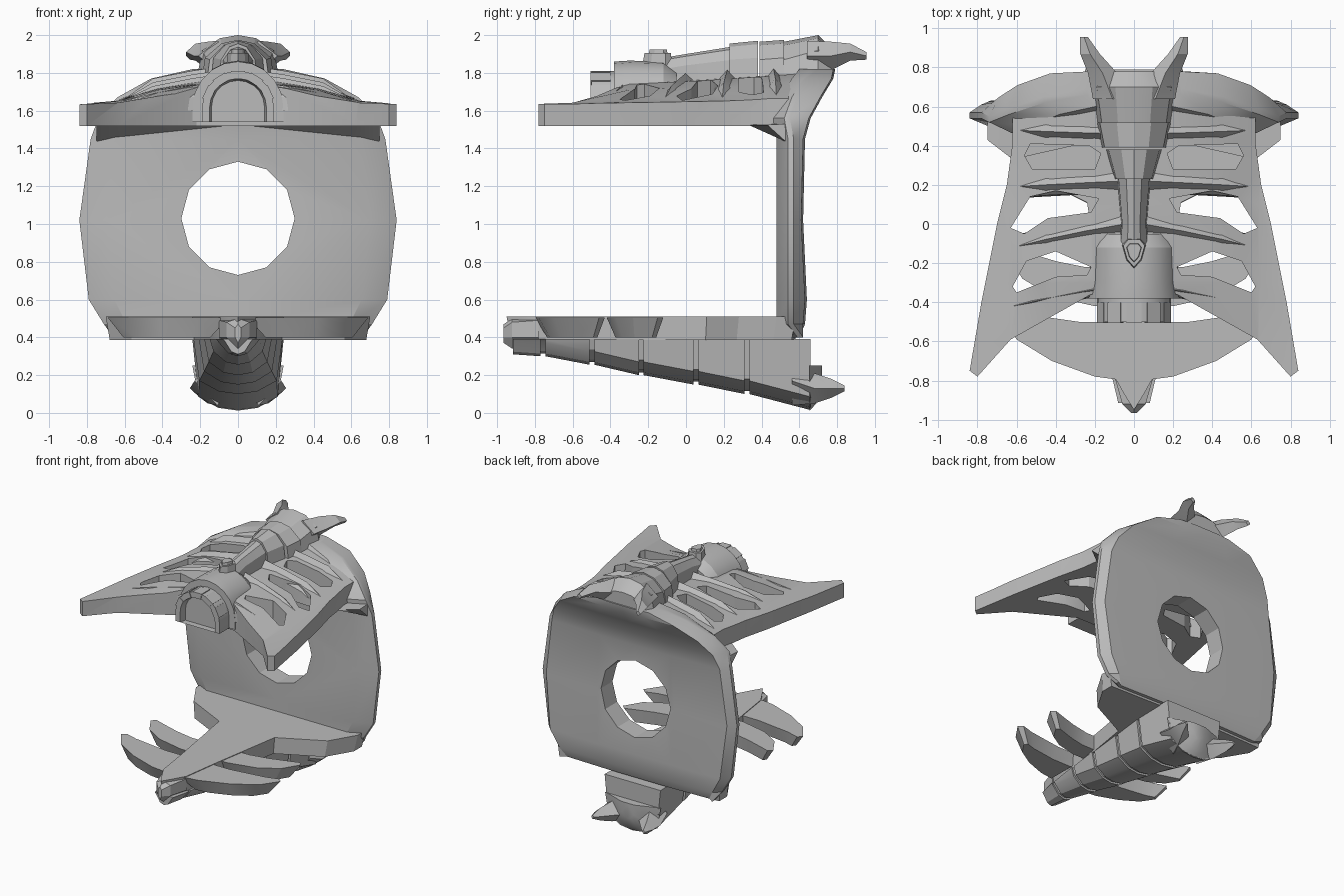
import bpy, bmesh, math
from mathutils import Vector

if "Cube" in bpy.data.objects:
    bpy.data.objects.remove(bpy.data.objects["Cube"], do_unlink=True)

grey = bpy.data.materials.new("plain grey")
grey.use_nodes = True
grey.diffuse_color = (0.5, 0.5, 0.5, 1)
grey.node_tree.nodes["Principled BSDF"].inputs["Base Color"].default_value = (0.5, 0.5, 0.5, 1)


def loft(name, rings):
    """Skin a closed solid through rings that share one point count."""
    bm = bmesh.new()
    rows = [[bm.verts.new(p) for p in ring] for ring in rings]
    n = len(rows[0])
    for a, b in zip(rows, rows[1:]):
        for i in range(n):
            j = (i + 1) % n
            bm.faces.new((a[i], a[j], b[j], b[i]))
    bm.faces.new(rows[0][::-1])
    bm.faces.new(rows[-1])
    bmesh.ops.recalc_face_normals(bm, faces=bm.faces)
    mesh = bpy.data.meshes.new(name)
    bm.to_mesh(mesh)
    bm.free()
    mesh.materials.append(grey)
    ob = bpy.data.objects.new(name, mesh)
    bpy.context.collection.objects.link(ob)
    return ob


def prism(name, outline, z0, z1, taper=1.0):
    """Upright prism whose lower outline shrinks towards its middle."""
    cx = sum(p[0] for p in outline) / len(outline)
    cy = sum(p[1] for p in outline) / len(outline)
    low = [(cx + (x - cx) * taper, cy + (y - cy) * taper, z0) for x, y in outline]
    return loft(name, [low, [(x, y, z1) for x, y in outline]])


def both(half):
    """Complete a half outline that starts and ends on the centre line."""
    return half + [(-p[0], *p[1:]) for p in half[-2:0:-1]]


def flip(points, s):
    return [(p[0] * s, *p[1:]) for p in points]


def combine(ob, tool, operation):
    mod = ob.modifiers.new("cut", 'BOOLEAN')
    mod.object, mod.operation, mod.solver = tool, operation, 'EXACT'
    tool.hide_render = True
    bpy.context.view_layer.objects.active = ob
    bpy.ops.object.modifier_apply(modifier=mod.name)
    bpy.data.objects.remove(tool, do_unlink=True)


SIDES = ((1, "left"), (-1, "right"))

# Back wall, leaning backwards at the top, with a round opening
wall_rows = [(0.40, 0.66, 0.53, 0.60), (0.47, 0.71, 0.48, 0.63), (0.60, 0.79, 0.48, 0.64),
             (1.02, 0.84, 0.48, 0.62), (1.45, 0.78, 0.48, 0.63), (1.56, 0.74, 0.46, 0.66),
             (1.67, 0.64, 0.50, 0.72), (1.77, 0.46, 0.56, 0.78), (1.82, 0.24, 0.60, 0.79)]
rings = []
for z, w, front, back in wall_rows:
    half = [(0, front, z), (w * 0.83, front, z), (w, front + 0.06, z), (w, front + 0.09, z),
            (w * 0.93, back - 0.01, z), (w * 0.4, back, z), (0, back, z)]
    rings.append(both(half))
back_wall = loft("back_wall", rings)
circle = [(0.3 * math.cos(math.tau * i / 12), 0.3 * math.sin(math.tau * i / 12)) for i in range(12)]
hole = loft("hole_cutter", [[(x, y, 1.03 + z) for x, z in circle] for y in (0, 1)])
combine(back_wall, hole, 'DIFFERENCE')

# Upper deck: plan outline trimmed by a sloping crown, then slotted
deck = prism("upper_deck", both([(0, -0.36), (0.22, -0.36), (0.63, -0.59), (0.80, -0.78), (0.84, -0.75),
             (0.78, -0.4), (0.70, 0), (0.65, 0.2), (0.62, 0.42), (0.62, 0.55), (0, 0.62)]), 1.52, 2)
crown = []
for y, rise in ((-0.9, 0), (-0.6, 0.02), (-0.3, 0.1), (0.1, 0.12), (0.4, 0.14), (0.8, 0.17)):
    crown.append(both([(0, y, 1.4), (0.95, y, 1.4), (0.95, y, 1.63), (0.64, y, 1.64 + rise * 0.1),
                       (0.42, y, 1.64 + rise * 0.7), (0.2, y, 1.64 + rise), (0, y, 1.645 + rise)]))
combine(deck, loft("crown_cutter", crown), 'INTERSECT')
slots = [[(0.17, 0.36), (0.23, 0.4), (0.53, 0.41), (0.56, 0.35), (0.52, 0.28), (0.2, 0.28)],
         [(0.18, 0.13), (0.4, 0.17), (0.53, 0.14), (0.63, -0.02), (0.56, -0.05), (0.44, 0.03), (0.22, 0.06)],
         [(0.22, -0.22), (0.4, -0.14), (0.55, -0.19), (0.62, -0.32), (0.6, -0.35), (0.4, -0.27), (0.24, -0.26)]]
for s, side in SIDES:
    for outline in slots:
        combine(deck, prism("slot_cutter", flip(outline, s), 1.3, 2.2), 'DIFFERENCE')

# Ridged ribs between the slots: inner y, outer y, inner height, half depth
for s, side in SIDES:
    for i, (y0, y1, top, d) in enumerate(((0.46, 0.48, 1.84, 0.05), (0.22, 0.19, 1.82, 0.06),
                                          (0.0, -0.12, 1.80, 0.06), (-0.31, -0.42, 1.76, 0.04))):
        ribs = []
        for x, t, z in ((0.05, 0, top), (0.25, 0.3, top - 0.03), (0.45, 0.65, top - 0.07), (0.62, 1, 1.65)):
            y = y0 + (y1 - y0) * t
            ribs.append([(s * x, y - d, 1.6), (s * x, y - d * 0.9, z - 0.06), (s * x, y, z),
                         (s * x, y + d * 0.9, z - 0.05), (s * x, y + d, 1.6)])
        loft(f"{side}_rib_{i}", ribs)
    # Sloping brace where deck meets wall
    loft(f"{side}_brace", [[(s * x, 0.53 - d, 1.525), (s * x, 0.53, 1.525 - h), (s * x, 0.53, 1.53)]
                           for x, d, h in ((0.0, 0.06, 0.01), (0.62, 0.2, 0.085), (0.75, 0.1, 0.09))])


def ridge(name, rows, base):
    """Faceted beam along y; rows hold y, half width, shoulder and crest height."""
    loft(name, [both([(0, y, base), (w * 1.15, y, base), (w, y, shoulder),
                      (w * 0.5, y, crest - (crest - shoulder) * 0.2), (0, y, crest)])
                for y, w, shoulder, crest in rows])


# Stepped spine with a horned tail
ridge("spine_front", [(-0.12, 0.07, 1.82, 1.88), (0.0, 0.06, 1.84, 1.90), (0.25, 0.08, 1.87, 1.94)], 1.68)
ridge("spine_middle", [(0.23, 0.09, 1.87, 1.955), (0.38, 0.13, 1.88, 1.97)], 1.7)
ridge("spine_rear", [(0.39, 0.15, 1.87, 1.965), (0.52, 0.175, 1.88, 1.975)], 1.7)
ridge("spine_tail", [(0.52, 0.165, 1.87, 1.965), (0.70, 0.19, 1.92, 2.0), (0.78, 0.15, 1.88, 1.92)], 1.77)


def horn(name, path, s):
    """Four-sided spike; path holds x, y, z, half width and half height."""
    loft(name, [[(s * (x - w), y, z), (s * x, y, z + h), (s * (x + w), y, z), (s * x, y, z - h)]
                for x, y, z, w, h in path])


for s, side in SIDES:
    horn(f"{side}_upper_horn", [(0.11, 0.64, 1.89, 0.10, 0.08), (0.16, 0.77, 1.89, 0.075, 0.075),
                                (0.225, 0.87, 1.91, 0.05, 0.045), (0.255, 0.955, 1.89, 0.02, 0.02)], s)
    horn(f"{side}_lower_horn", [(0.11, 0.56, 0.17, 0.12, 0.13), (0.16, 0.68, 0.13, 0.095, 0.08),
                                (0.20, 0.77, 0.13, 0.055, 0.05), (0.22, 0.84, 0.13, 0.012, 0.015)], s)


def arch(r, y, z):
    """Round-topped section standing on the deck's lower edge."""
    top = [(r * math.cos(math.pi * i / 10), y, z + r * math.sin(math.pi * i / 10)) for i in range(11)]
    return [(r, y, 1.54)] + top + [(-r, y, 1.54)]


# Arched snout with a recessed mouth and small raised blocks
loft("snout", [arch(0.20, -0.05, 1.61), arch(0.225, -0.12, 1.635), arch(0.225, -0.3, 1.64), arch(0.24, -0.38, 1.62)])
loft("snout_collar", [arch(0.19, -0.36, 1.62), arch(0.19, -0.5, 1.62),
                      arch(0.15, -0.5, 1.62), arch(0.14, -0.45, 1.62)])
for i in range(5):
    mid = math.pi * (0.14 + 0.18 * i)
    block = []
    for y in (-0.505, -0.40):
        block.append([(r * math.cos(mid + a), y, 1.62 + r * math.sin(mid + a))
                      for r, a in ((0.15, -0.2), (0.195, -0.2), (0.195, 0.2), (0.15, 0.2))])
    loft(f"collar_block_{i}", block)

# Gem on the snout
gem = both([(0, -0.22), (0.035, -0.18), (0.055, -0.11), (0.03, -0.08), (0, -0.08)])
prism("gem_setting", gem, 1.82, 1.905, 1.15)
prism("gem", [(x * 0.65, -0.14 + (y + 0.14) * 0.65) for x, y in gem], 1.85, 1.925, 1.3)

# Lower jaw plate with a pointed tip
prism("jaw_plate", both([(0, -0.95), (0.05, -0.87), (0.10, -0.78), (0.14, -0.5), (0.24, 0.11),
      (0.58, 0.28), (0.70, 0.48), (0.70, 0.58), (0, 0.6)]), 0.385, 0.51, 0.97)
loft("jaw_tip", [both([(0, y, 0.51 - d), (w, y, 0.49 - d), (w, y, 0.40), (0, y, 0.33 + d)])
                 for y, w, d in ((-0.965, 0.015, 0.04), (-0.92, 0.06, 0.01), (-0.78, 0.10, 0.0))])

# Curved side tusks
front_tusk = [(0.05, -0.80), (0.2, -0.78), (0.42, -0.70), (0.6, -0.59), (0.69, -0.46), (0.66, -0.43),
              (0.56, -0.46), (0.42, -0.48), (0.28, -0.5), (0.05, -0.50)]
rear_tusk = [(0.05, -0.42), (0.2, -0.42), (0.42, -0.37), (0.57, -0.28), (0.65, -0.15), (0.62, -0.12),
             (0.53, -0.15), (0.4, -0.19), (0.25, -0.22), (0.05, -0.22)]
for s, side in SIDES:
    for label, outline in (("front", front_tusk), ("rear", rear_tusk)):
        prism(f"{side}_{label}_tusk", flip(outline, s), 0.40, 0.505, 0.72)

# Segmented keel, deepening towards the back
stations = [(-0.93, 0.07, 0.31), (-0.76, 0.10, 0.30), (-0.5, 0.13, 0.255), (-0.24, 0.155, 0.20),
            (0.05, 0.18, 0.15), (0.32, 0.205, 0.10), (0.67, 0.21, 0.015)]
for i, ((y0, w0, z0), (y1, w1, z1)) in enumerate(zip(stations, stations[1:])):
    ridge(f"keel_segment_{i}", [(y0 + 0.015, w0, z0 + 0.07, z0), (y1 - 0.01, w1, z1 + 0.07, z1)], 0.39)
    if i:
        ridge(f"keel_joint_{i}", [(y0 - 0.02, w0 * 0.93, z0 + 0.08, z0 + 0.015),
                                  (y0 + 0.03, w0 * 0.93, z0 + 0.08, z0 + 0.015)], 0.39)
ridge("keel_end", [(0.655, 0.21, 0.085, 0.012), (0.69, 0.12, 0.13, 0.05), (0.72, 0.05, 0.17, 0.13)], 0.25)

# Smooth gentle bends, keep creases crisp
bpy.ops.object.select_all(action='DESELECT')
for ob in bpy.context.collection.objects:
    if ob.type == 'MESH':
        ob.select_set(True)
        bpy.context.view_layer.objects.active = ob
bpy.ops.object.shade_smooth_by_angle(angle=math.radians(25))
